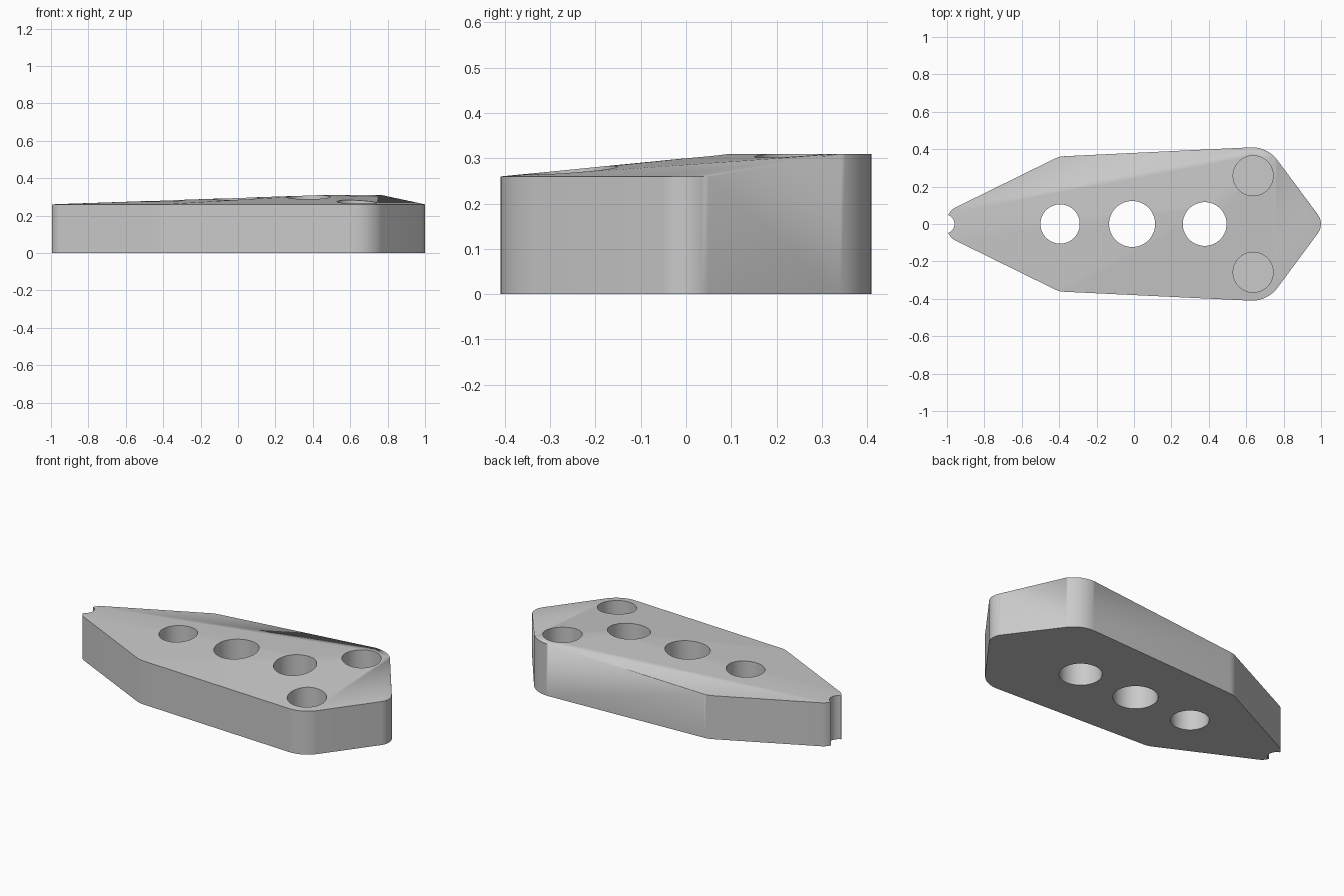
import bpy
import bmesh
import math
from mathutils import Vector

if "Cube" in bpy.data.objects:
    bpy.data.objects.remove(bpy.data.objects["Cube"])

LOW, HIGH = 0.26, 0.31
SHADE = (0.59, 0.59, 0.59, 1)

grey = bpy.data.materials.new("plain grey")
grey.use_nodes = True
grey.diffuse_color = SHADE
grey.node_tree.nodes["Principled BSDF"].inputs["Base Color"].default_value = SHADE


def fillet(before, corner, after, radius, steps):
    """Points of an arc that rounds one convex corner."""
    a = (Vector(before) - Vector(corner)).normalized()
    b = (Vector(after) - Vector(corner)).normalized()
    half = a.angle(b) / 2
    centre = Vector(corner) + (a + b).normalized() * radius / math.sin(half)
    start = Vector(corner) + a * radius / math.tan(half) - centre
    end = Vector(corner) + b * radius / math.tan(half) - centre
    return [centre + start.lerp(end, i / steps).normalized() * radius
            for i in range(steps + 1)]


def cylinder(x, y, radius, bottom):
    bm = bmesh.new()
    bmesh.ops.create_cone(bm, cap_ends=True, segments=64, radius1=radius,
                          radius2=radius, depth=1)
    bmesh.ops.translate(bm, verts=bm.verts, vec=(x, y, bottom + 0.5))
    mesh = bpy.data.meshes.new("hole_cutter")
    bm.to_mesh(mesh)
    bm.free()
    cutter = bpy.data.objects.new("hole_cutter", mesh)
    bpy.context.collection.objects.link(cutter)
    cutter.hide_render = True
    return cutter


# Outline corners with rounding radius and top height
corners = [((1.02, 0), 0.085, LOW), ((0.713, 0.414), 0.17, HIGH),
           ((-0.4, 0.361), 0.12, LOW), ((-1, 0.066), 0.08, LOW),
           ((-1, -0.066), 0.08, LOW), ((-0.4, -0.361), 0.12, LOW),
           ((0.713, -0.414), 0.17, LOW)]

# Body: hull of the rounded outline, with a crest raised toward the back
bm = bmesh.new()
for i, (corner, radius, height) in enumerate(corners):
    before = corners[i - 1][0]
    after = corners[(i + 1) % len(corners)][0]
    for p in fillet(before, corner, after, radius, 10):
        bm.verts.new((p.x, p.y, 0))
        bm.verts.new((p.x, p.y, height))
bm.verts.new((0.45, 0.1, HIGH))
bmesh.ops.convex_hull(bm, input=bm.verts)
loose = [v for v in bm.verts if not v.link_faces]
bmesh.ops.delete(bm, geom=loose, context="VERTS")
bmesh.ops.dissolve_limit(bm, angle_limit=0.002, verts=bm.verts, edges=bm.edges)
bmesh.ops.recalc_face_normals(bm, faces=bm.faces)
mesh = bpy.data.meshes.new("body")
bm.to_mesh(mesh)
bm.free()
mesh.materials.append(grey)
body = bpy.data.objects.new("body", mesh)
bpy.context.collection.objects.link(body)

# Three through holes, two blind pockets and the end notch
cutters = [cylinder(-0.395, 0, 0.105, -0.3),
           cylinder(-0.01, 0, 0.123, -0.3),
           cylinder(0.378, 0, 0.117, -0.3),
           cylinder(-1.01, 0, 0.05, -0.3)]
cutters += [cylinder(0.637, side * 0.258, 0.107, 0.07) for side in (-1, 1)]

bpy.context.view_layer.objects.active = body
body.select_set(True)
for cutter in cutters:
    mod = body.modifiers.new("hole", "BOOLEAN")
    mod.operation = "DIFFERENCE"
    mod.solver = "EXACT"
    mod.object = cutter
    bpy.ops.object.modifier_apply(modifier=mod.name)
    bpy.data.objects.remove(cutter)

bpy.ops.object.shade_smooth_by_angle(angle=math.radians(30))
